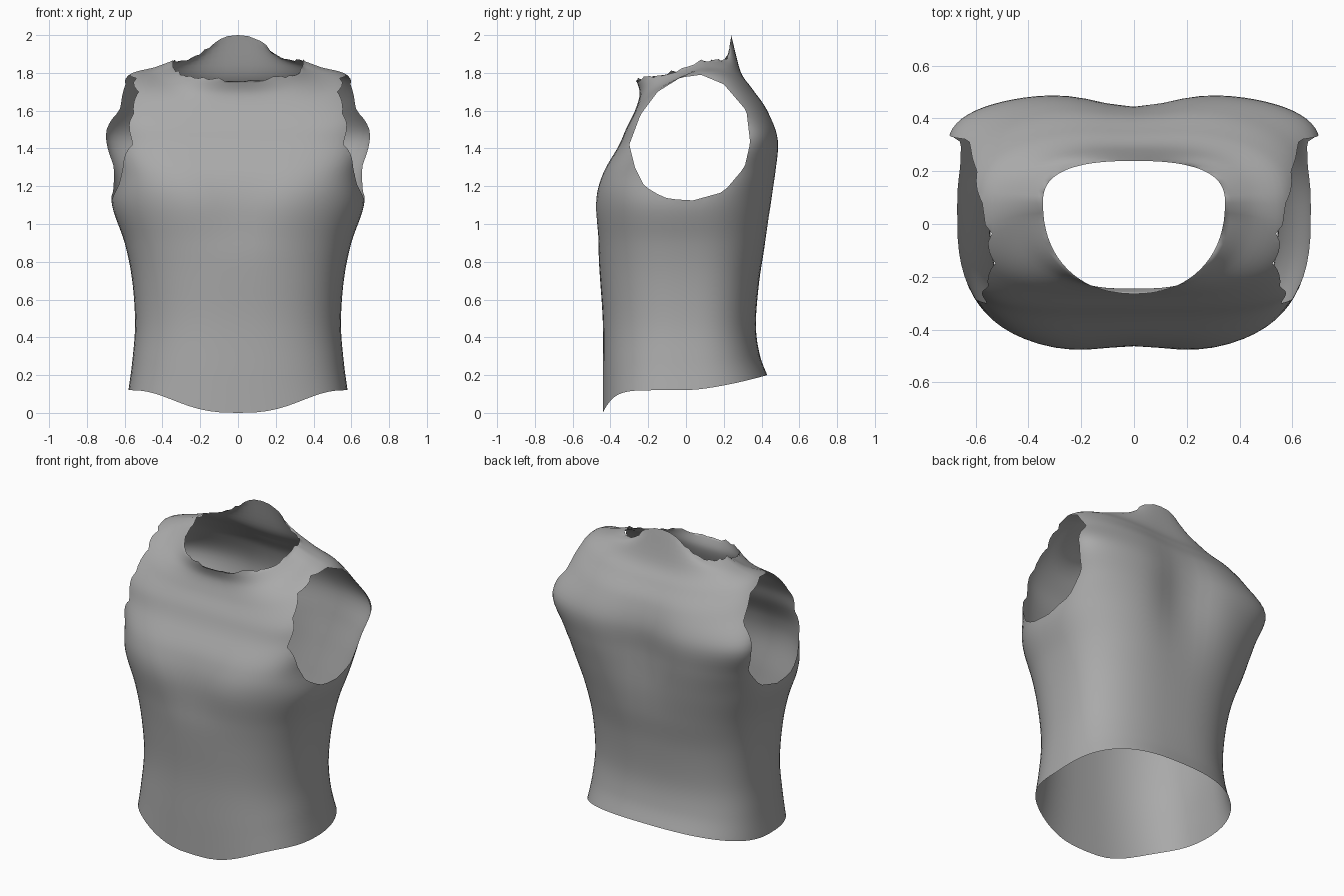
import bpy, bmesh, math, random
from mathutils import Vector

random.seed(4)
cube = bpy.data.objects.get("Cube")
if cube:
    bpy.data.objects.remove(cube, do_unlink=True)

fabric = bpy.data.materials.new("grey_fabric")
fabric.use_nodes = True
GREY = (0.4, 0.4, 0.4, 1)
fabric.diffuse_color = GREY
fabric.node_tree.nodes["Principled BSDF"].inputs["Base Color"].default_value = GREY

# Rings from hem to neck: height at front, side, back; half width;
# depth at front, side, back; squareness of the front curve;
# how sharply the height changes towards the front and the back centre
RINGS = [Vector(r) for r in (
    (0, .12, .2, .58, -.44, 0, .43, 2.7, 8, 1.5),
    (.2, .27, .31, .56, -.44, 0, .39, 2.6, 6, 1.5),
    (.47, .47, .47, .545, -.44, 0, .37, 2.5, 2, 2),
    (.7, .7, .7, .56, -.455, 0, .39, 2.5, 2, 2),
    (.9, .9, .9, .6, -.475, 0, .43, 2.5, 2, 2),
    (1.1, 1.1, 1.1, .667, -.497, .02, .47, 2.6, 2, 2),
    (1.26, 1.28, 1.28, .67, -.45, .2, .495, 3.7, 2, 2),
    (1.41, 1.47, 1.45, .705, -.36, .29, .5, 4.5, 2, 2),
    (1.51, 1.65, 1.6, .66, -.315, .14, .445, 4.8, 2, 2),
    (1.6, 1.785, 1.71, .583, -.27, .08, .365, 3.5, 1.7, 2),
    (1.69, 1.83, 1.81, .44, -.245, .08, .295, 2.6, 1, 4),
    (1.765, 1.865, 2, .345, -.265, .08, .24, 2.2, .6, 13),
)]
STEPS, SIDES = 6, 72

# Arm opening outline as (y, z), anticlockwise
ARMHOLE = [(-.3, 1.42), (-.27, 1.3), (-.22, 1.2), (-.12, 1.14), (.02, 1.12),
           (.2, 1.17), (.31, 1.3), (.34, 1.43), (.32, 1.6), (.2, 1.74),
           (.08, 1.79), (-.03, 1.775), (-.15, 1.7), (-.24, 1.58)]


def spline(rows, i, t):
    """Smooth blend between neighbouring rings."""
    last = len(rows) - 1
    a, b, c, d = (rows[min(max(k, 0), last)] for k in (i - 1, i, i + 1, i + 2))
    return b + (c - a) * (t / 2) + (a * 2 - b * 5 + c * 4 - d) * (t * t / 2) \
        + (b * 3 - a - c * 3 + d) * (t ** 3 / 2)


def ring_point(ring, angle):
    """One point of a ring; angle zero is the front centre."""
    zf, zs, zb, w, yf, ys, yb, nf, kf, kb = ring
    sx, cy = math.sin(angle), math.cos(angle)
    front = cy > 0
    n, y_end, z_end, k = (nf, yf, zf, kf) if front else (2.6, yb, zb, kb)
    depth = abs(cy) ** (2 / n)
    x = math.copysign(w * abs(sx) ** (2 / n), sx)
    y = ys + (y_end - ys) * depth
    z = zs + (z_end - zs) * depth ** k
    # Hollow along the spine and between the chest sides
    if front:
        y += .035 * math.exp(-(x / .19) ** 2 - ((z - 1.1) / .2) ** 2)
    else:
        y -= .065 * math.exp(-(x / .2) ** 2 - ((z - 1.32) / .33) ** 2)
    return Vector((x, y, z))


def clip(bm, field):
    """Remove the part of the surface where field is negative."""
    value = {v: field(v.co) for v in bm.verts}
    cuts = []
    for e in list(bm.edges):
        a, b = e.verts
        if value[a] * value[b] < 0:
            lo, hi = 0.0, 1.0
            for _ in range(20):
                mid = (lo + hi) / 2
                same = field(a.co.lerp(b.co, mid)) * value[a] > 0
                lo, hi = (mid, hi) if same else (lo, mid)
            cuts.append(bmesh.utils.edge_split(e, a, lo)[1])
    bmesh.ops.connect_verts(bm, verts=cuts)
    bmesh.ops.delete(bm, geom=[v for v in value if value[v] < 0], context='VERTS')


def arm_field(p):
    """Negative inside the arm opening, on the outer sides only."""
    if abs(p.x) < .4:
        return 1
    dist = []
    for (y0, z0), (y1, z1) in zip(ARMHOLE, ARMHOLE[1:] + ARMHOLE[:1]):
        ny, nz = z1 - z0, y0 - y1
        dist.append(((p.y - y0) * ny + (p.z - z0) * nz) / math.hypot(ny, nz))
    return max(dist)


# Torso shell
bm = bmesh.new()
rows = []
count = (len(RINGS) - 1) * STEPS
for k in range(count + 1):
    i, t = divmod(k, STEPS)
    ring = spline(RINGS, i, t / STEPS)
    row = []
    for j in range(SIDES):
        p = ring_point(ring, math.tau * j / SIDES)
        if k == count and p.z < 1.98:   # ragged neck edge
            p.z += random.uniform(-.012, .01)
        row.append(bm.verts.new(p))
    rows.append(row)
for low, high in zip(rows, rows[1:]):
    for j in range(SIDES):
        m = (j + 1) % SIDES
        bm.faces.new((low[j], low[m], high[m], high[j]))

# Arm openings
clip(bm, arm_field)
bmesh.ops.recalc_face_normals(bm, faces=bm.faces)

mesh = bpy.data.meshes.new("torso_shell")
bm.to_mesh(mesh)
bm.free()
mesh.materials.append(fabric)
for poly in mesh.polygons:
    poly.use_smooth = True
torso = bpy.data.objects.new("torso_shell", mesh)
bpy.context.collection.objects.link(torso)
